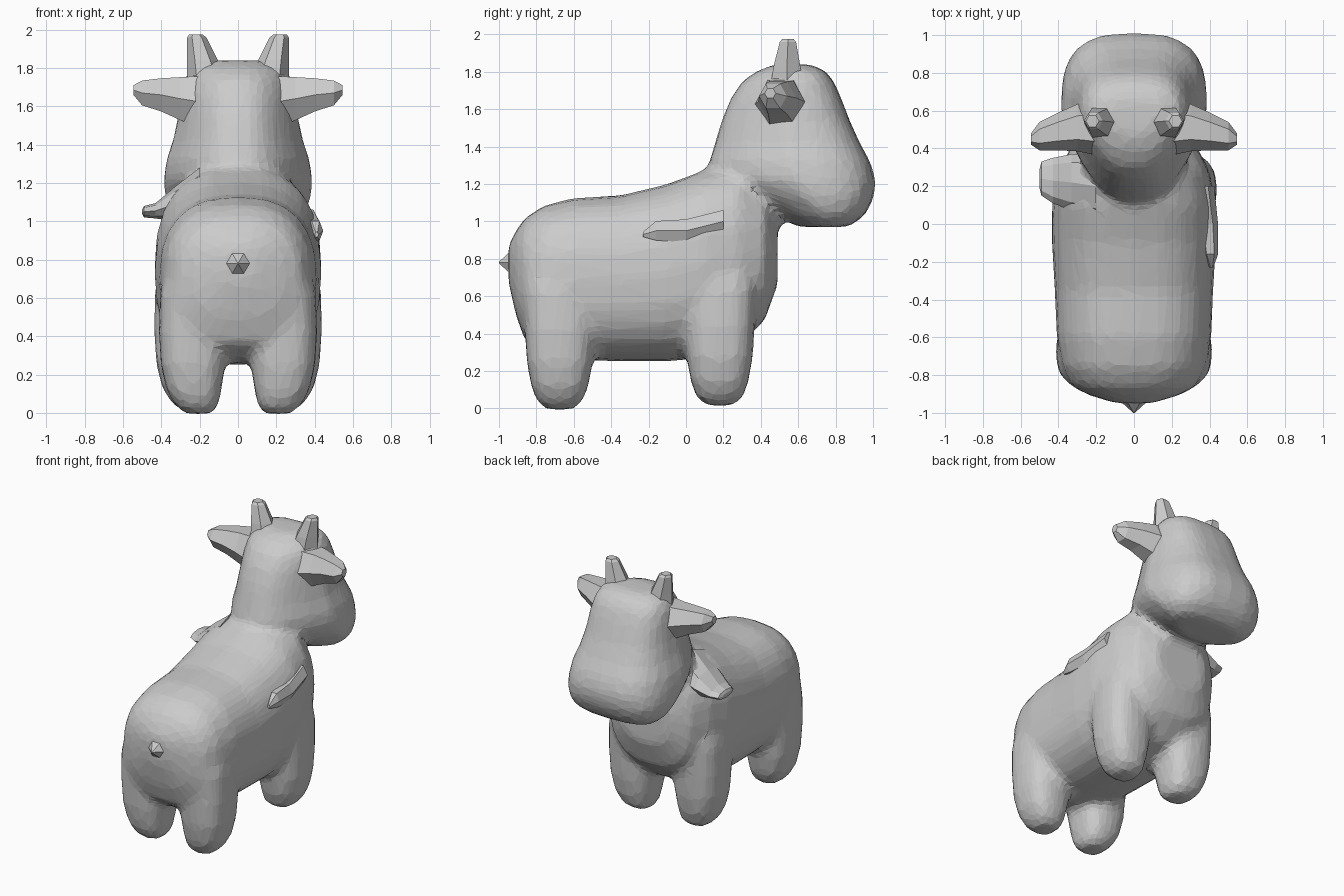
import bpy, bmesh
from math import cos, sin, pi
from mathutils import Vector

if "Cube" in bpy.data.objects:
    bpy.data.objects.remove(bpy.data.objects["Cube"])


def loft(bm, rings, n=24, power=2.0, taper=0.0):
    """Skin a row of superellipse rings, each given as (centre, u radius, v radius)."""
    rows = []
    for c, u, v in rings:
        row = []
        for i in range(n):
            a = 2 * pi * i / n
            cu, sv = cos(a), sin(a)
            cu = abs(cu) ** (2 / power) * (1 if cu > 0 else -1)
            sv = abs(sv) ** (2 / power) * (1 if sv > 0 else -1)
            cu *= 1 + taper * min(sv, 0)
            row.append(bm.verts.new(Vector(c) + Vector(u) * cu + Vector(v) * sv))
        rows.append(row)
    faces = [bm.faces.new(rows[0]), bm.faces.new(rows[-1])]
    for a, b in zip(rows, rows[1:]):
        for i in range(n):
            j = (i + 1) % n
            faces.append(bm.faces.new((a[i], a[j], b[j], b[i])))
    bmesh.ops.recalc_face_normals(bm, faces=faces)


def finish(name, bm):
    me = bpy.data.meshes.new(name)
    bm.to_mesh(me)
    bm.free()
    ob = bpy.data.objects.new(name, me)
    bpy.context.collection.objects.link(ob)
    return ob


bm = bmesh.new()

# Torso: y, bottom z, top z, half width
torso = [(-.95, .68, .87, .09), (-.91, .5, .95, .23), (-.86, .36, 1.02, .33),
         (-.76, .29, 1.085, .385), (-.6, .26, 1.125, .41), (-.35, .25, 1.14, .42),
         (-.1, .25, 1.20, .435), (.1, .27, 1.275, .435), (.28, .33, 1.30, .40),
         (.42, .47, 1.2, .33), (.49, .66, 1.02, .2)]
loft(bm, [((0, y, (a + b) / 2), (w, 0, 0), (0, 0, (b - a) / 2))
          for y, a, b, w in torso], power=2.5)

# Head: z, back y, front y, half width
head = [(.97, .60, .87, .27), (1.035, .48, .96, .35), (1.13, .3, 1.005, .385),
        (1.22, .14, 1.015, .39), (1.32, .125, .985, .375), (1.42, .155, .93, .34),
        (1.54, .19, .875, .315), (1.66, .24, .83, .30), (1.75, .30, .79, .28),
        (1.81, .39, .74, .24), (1.84, .48, .66, .15)]
loft(bm, [((0, (a + b) / 2, z), (w, 0, 0), (0, (b - a) / 2, 0))
          for z, a, b, w in head], power=2.9, taper=.4)

# Legs: z, centre x, half width, half depth
leg = [(-.005, .205, .07, .07), (.04, .215, .115, .125), (.12, .23, .145, .155),
       (.25, .235, .17, .178), (.42, .235, .18, .188), (.62, .22, .19, .2),
       (.8, .18, .19, .19)]
for side in (-1, 1):
    for cy, lift, out in ((-.675, 0, 0), (.18, .02, .025)):
        loft(bm, [((side * (x + out), cy, z + lift), (w, 0, 0), (0, d, 0))
                  for z, x, w, d in leg], n=16, power=2.7)

body = finish("body", bm)
rm = body.modifiers.new("blend", 'REMESH')
rm.mode = 'VOXEL'
rm.voxel_size = .03
sm = body.modifiers.new("soften", 'SMOOTH')
sm.factor = .5
sm.iterations = 6
dc = body.modifiers.new("facets", 'DECIMATE')
dc.ratio = .2

# Ears and horns, six-sided
ear = [(.18, .51, 1.62, .15, .16), (.30, .51, 1.64, .125, .13), (.40, .49, 1.66, .10, .10),
       (.50, .465, 1.67, .075, .075), (.545, .45, 1.685, .03, .03)]
horn = [(.165, .54, 1.74, .10), (.185, .54, 1.84, .08), (.215, .545, 1.96, .05),
        (.22, .545, 1.975, .035)]
for side, label in ((-1, "left"), (1, "right")):
    bm = bmesh.new()
    loft(bm, [((side * x, y, z), (0, ry, 0), (0, 0, rz)) for x, y, z, ry, rz in ear], n=6)
    finish(label + "_ear", bm)
    bm = bmesh.new()
    loft(bm, [((side * x, y, z), (r, 0, 0), (0, r, 0)) for x, y, z, r in horn], n=6)
    finish(label + "_horn", bm)

# Tail stub
bm = bmesh.new()
loft(bm, [((0, y, .78), (r, 0, 0), (0, 0, r))
          for y, r in ((-.86, .16), (-.94, .07), (-1.0, .004))], n=6)
finish("tail", bm)

# Ragged shoulder folds, different on each side
bm = bmesh.new()
loft(bm, [((x, y, z), (0, ry, 0), (0, 0, rz)) for x, y, z, ry, rz in
          ((-.2, .2, 1.14, .17, .14), (-.33, .22, 1.09, .15, .09),
           (-.43, .23, 1.055, .12, .04), (-.49, .24, 1.05, .09, .03),
           (-.50, .24, 1.05, .05, .012))], n=8)
finish("left_shoulder_fold", bm)
bm = bmesh.new()
loft(bm, [((x, y, z), (rx, 0, 0), (0, 0, rz)) for x, y, z, rx, rz in
          ((.41, -.23, .93, .01, .015), (.405, -.16, .95, .04, .06),
           (.39, 0, .95, .055, .07), (.36, .2, 1.0, .065, .07))], n=6)
finish("right_shoulder_fold", bm)
